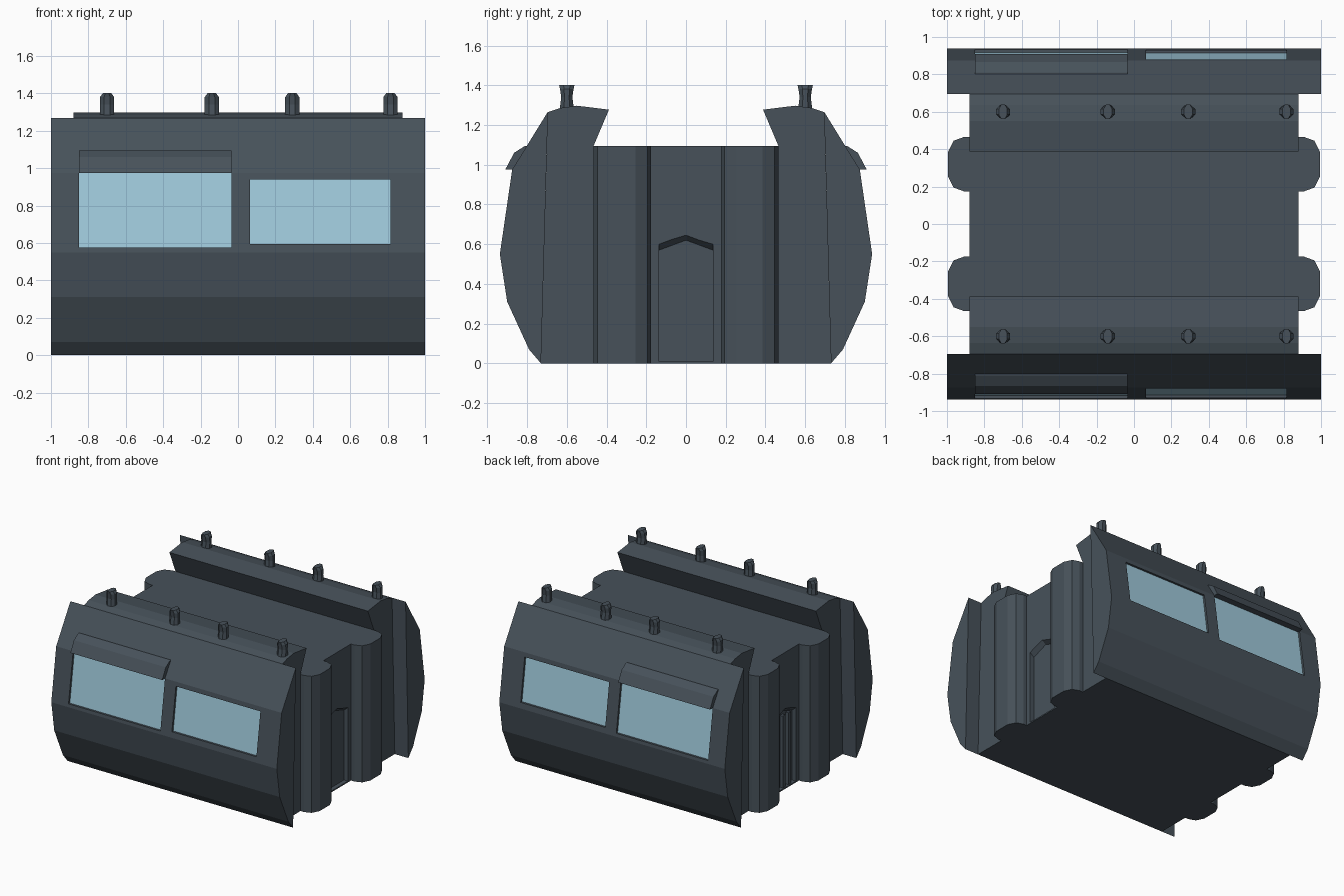
import bpy, bmesh, math

if "Cube" in bpy.data.objects:
    bpy.data.objects.remove(bpy.data.objects["Cube"])


def material(name, rgb):
    m = bpy.data.materials.new(name)
    m.diffuse_color = (*rgb, 1)
    m.use_nodes = True
    m.node_tree.nodes["Principled BSDF"].inputs["Base Color"].default_value = m.diffuse_color
    return m


SLATE = material("slate metal", (0.063, 0.083, 0.102))
GLASS = material("pale blue glass", (0.35, 0.59, 0.71))


def loft(name, rings, mat=SLATE):
    """Closed solid skinned through rings with equal point counts."""
    bm = bmesh.new()
    loops = [[bm.verts.new(p) for p in r] for r in rings]
    n = len(loops[0])
    for a, b in zip(loops, loops[1:]):
        for i in range(n):
            j = (i + 1) % n
            bm.faces.new((a[i], a[j], b[j], b[i]))
    bm.faces.new(loops[0])
    bm.faces.new(loops[-1])
    bmesh.ops.recalc_face_normals(bm, faces=bm.faces)
    me = bpy.data.meshes.new(name)
    bm.to_mesh(me)
    bm.free()
    me.materials.append(mat)
    ob = bpy.data.objects.new(name, me)
    bpy.context.collection.objects.link(ob)
    return ob


def along_x(name, profile, x0, x1, mat=SLATE):
    """Extrude a (y, z) profile between two x positions."""
    return loft(name, [[(x, y, z) for y, z in profile] for x in (x0, x1)], mat)


def cut(ob, cutter):
    mod = ob.modifiers.new("cut", 'BOOLEAN')
    mod.operation = 'DIFFERENCE'
    mod.solver = 'EXACT'
    mod.object = cutter
    cutter.hide_render = True
    cutter.hide_viewport = True
    cutter.display_type = 'WIRE'


# Central body with raised, overhanging roof rails
half = [(0.73, 0), (0.695, 1.265), (0.635, 1.285), (0.55, 1.297),
        (0.388, 1.277), (0.465, 1.095)]
body = along_x("body", half + [(-y, z) for y, z in reversed(half)], -0.88, 0.88)

# Outer wall shell profile and window layout (x0, x1, z0, z1)
SHELL = [(0.73, 0), (0.79, 0.07), (0.90, 0.31), (0.937, 0.55),
         (0.875, 0.975), (0.695, 1.267)]
WINDOWS = [(-0.85, -0.035, 0.575, 0.975), (0.065, 0.815, 0.595, 0.94)]
AWNING = [(0.79, 1.095), (0.81, 1.095), (0.865, 1.06), (0.91, 0.975), (0.86, 0.975)]


def wall_y(z, off):
    """y of the sloping window wall at height z, moved by off."""
    return 0.937 - (z - 0.55) * 0.062 / 0.425 + off


for side, label in ((-1, "front"), (1, "back")):
    shell = along_x(label + "_wall", [(side * y, z) for y, z in SHELL], -1, 1)
    for i, (x0, x1, z0, z1) in enumerate(WINDOWS):
        def slab(a, b):
            return [(side * wall_y(z0, a), z0), (side * wall_y(z0, b), z0),
                    (side * wall_y(z1, b), z1), (side * wall_y(z1, a), z1)]
        cut(shell, along_x(f"{label}_window_cutter_{i}", slab(-0.022, 0.05), x0, x1))
        along_x(f"{label}_window_{i}", slab(-0.024, -0.017), x0, x1, GLASS)
    # Awning over the large window
    along_x(label + "_awning", [(side * y, z) for y, z in AWNING], -0.85, -0.035)

    # Roof pegs: hexagonal, pinched at the waist
    for i, x in enumerate((-0.70, -0.14, 0.29, 0.815)):
        rings = []
        for rx, ry, z in ((.038, .037, 1.27), (.038, .028, 1.34),
                          (.038, .034, 1.38), (.022, .039, 1.402)):
            rings.append([(x + rx * math.cos(math.radians(k * 45 + 22.5)) * 1.08,
                           side * 0.6 + ry * math.sin(math.radians(k * 45 + 22.5)) * 1.08, z)
                          for k in range(8)])
        loft(f"{label}_roof_peg_{i}", rings)

# Chamfered end columns either side of each door
COLUMN = [(0.86, 0.465), (0.91, 0.465), (0.965, 0.445), (0.995, 0.385),
          (0.995, 0.255), (0.965, 0.195), (0.91, 0.175), (0.86, 0.175)]
for sx in (-1, 1):
    for sy in (-1, 1):
        loft("end_column", [[(sx * x, sy * y, z) for x, y in COLUMN] for z in (0, 1.095)])

    # Recessed pointed doorway
    rings = []
    for x, e, p in ((0.845, 0.57, 0.62), (0.915, 0.63, 0.67)):
        rings.append([(sx * x, y, z) for y, z in
                      ((-0.135, 0.01), (0.135, 0.01), (0.135, e), (0, p), (-0.135, e))])
    cut(body, loft("door_cutter", rings))

# Vertical slats in the left doorway
for y in (-0.07, 0, 0.07):
    along_x("door_slat", [(y - 0.015, 0.01), (y + 0.015, 0.01),
                          (y + 0.015, 0.585), (y - 0.015, 0.585)], -0.87, -0.84)
